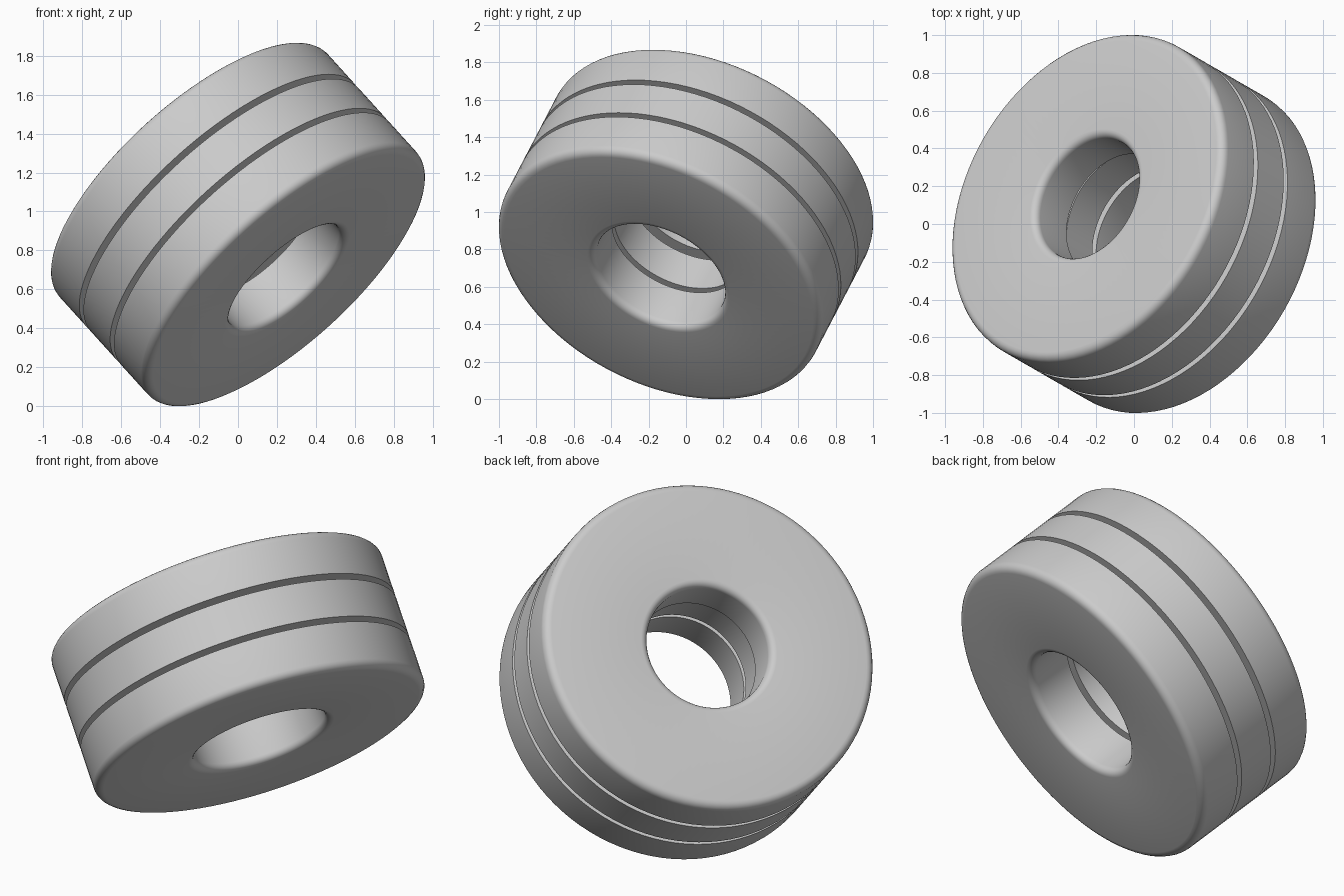
import bpy, bmesh, math
from mathutils import Vector

if "Cube" in bpy.data.objects:
    bpy.data.objects.remove(bpy.data.objects["Cube"])

SEGMENTS = 96
AXIS = Vector((-0.626, 0.361, 0.691)).normalized()
CENTRE = Vector((0, 0, 0.933))
OUTER = 0.93

steel = bpy.data.materials.new("plain grey")
steel.diffuse_color = (0.6, 0.6, 0.6, 1)
steel.use_nodes = True
steel.node_tree.nodes["Principled BSDF"].inputs["Base Color"].default_value = steel.diffuse_color


def corner(r, z, dr, dz, size, steps=5):
    """Quarter-round from the wall (r) to the end face (z)."""
    pts = []
    for i in range(steps + 1):
        a = math.pi / 2 * i / steps
        pts.append((r + dr * size * (1 - math.cos(a)), z - dz * size * (1 - math.sin(a))))
    return pts


def ring(name, low, high, hole, rounded):
    """Lathe a flat ring; rounded is +1 (top edges), -1 (bottom edges) or 0."""
    top = [(OUTER, high), (hole, high)]
    bottom = [(hole, low), (OUTER, low)]
    if rounded == 1:
        top = corner(OUTER, high, -1, 1, 0.045) + corner(hole, high, 1, 1, 0.04)[::-1]
    elif rounded == -1:
        bottom = corner(hole, low, 1, -1, 0.04) + corner(OUTER, low, -1, -1, 0.045)[::-1]
    profile = top + bottom
    bm = bmesh.new()
    loops = []
    for s in range(SEGMENTS):
        a = 2 * math.pi * s / SEGMENTS
        loops.append([bm.verts.new((r * math.cos(a), r * math.sin(a), z)) for r, z in profile])
    n = len(profile)
    for s in range(SEGMENTS):
        p, q = loops[s], loops[(s + 1) % SEGMENTS]
        for i in range(n):
            j = (i + 1) % n
            bm.faces.new((p[i], p[j], q[j], q[i]))
    bmesh.ops.recalc_face_normals(bm, faces=bm.faces)
    mesh = bpy.data.meshes.new(name)
    bm.to_mesh(mesh)
    bm.free()
    mesh.materials.append(steel)
    obj = bpy.data.objects.new(name, mesh)
    bpy.context.collection.objects.link(obj)
    obj.location = CENTRE
    obj.rotation_euler = AXIS.to_track_quat('Z', 'Y').to_euler()
    bpy.ops.object.select_all(action='DESELECT')
    obj.select_set(True)
    bpy.context.view_layer.objects.active = obj
    bpy.ops.object.shade_smooth_by_angle(angle=math.radians(35))


# Three stacked rings with narrow gaps; the top one has a slightly tighter bore
ring("top_ring", 0.145, 0.406, 0.342, 1)
ring("middle_ring", -0.108, 0.111, 0.37, 0)
ring("bottom_ring", -0.406, -0.14, 0.37, -1)
